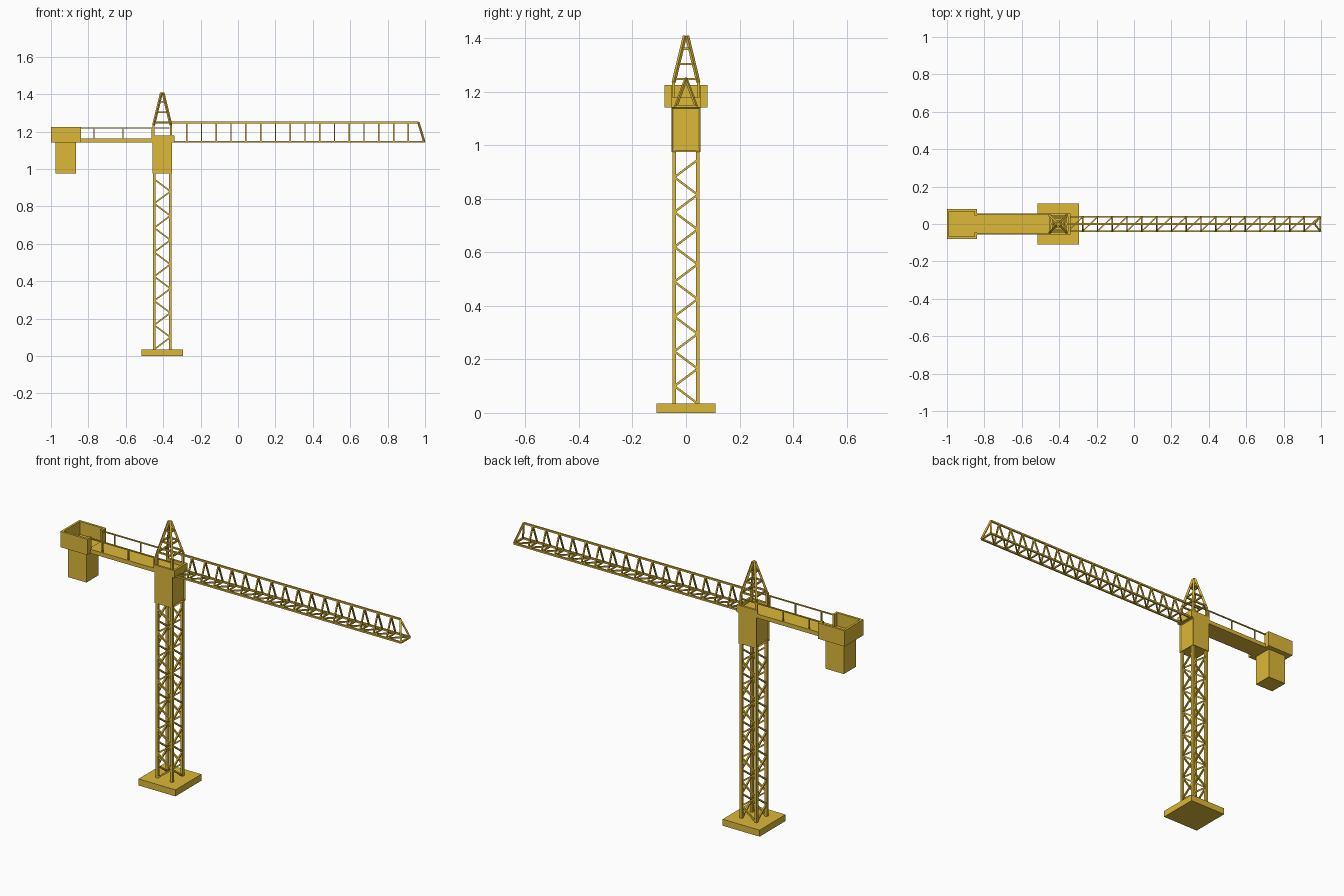
import bpy, bmesh
from math import pi
from mathutils import Vector, Matrix

if "Cube" in bpy.data.objects:
    bpy.data.objects.remove(bpy.data.objects["Cube"])

TX = -0.405   # tower centre in x

paint = bpy.data.materials.new("yellow_paint")
paint.diffuse_color = (0.72, 0.48, 0.04, 1)
paint.use_nodes = True
paint.node_tree.nodes["Principled BSDF"].inputs["Base Color"].default_value = paint.diffuse_color


def finish(name, bm):
    bmesh.ops.recalc_face_normals(bm, faces=bm.faces)
    me = bpy.data.meshes.new(name)
    bm.to_mesh(me)
    bm.free()
    me.materials.append(paint)
    ob = bpy.data.objects.new(name, me)
    bpy.context.collection.objects.link(ob)
    return ob


def add_box(bm, x0, x1, y0, y1, z0, z1):
    m = Matrix.Translation(((x0 + x1) / 2, (y0 + y1) / 2, (z0 + z1) / 2))
    bmesh.ops.create_cube(bm, size=1, matrix=m @ Matrix.Diagonal((x1 - x0, y1 - y0, z1 - z0, 1)))


def boxes(name, *dims):
    bm = bmesh.new()
    for d in dims:
        add_box(bm, *d)
    return finish(name, bm)


def bars(name, segments, w):
    """Square bars of width w along each (start, end) pair."""
    bm = bmesh.new()
    for a, b in segments:
        a, b = Vector(a), Vector(b)
        d = b - a
        up = Vector((0, 0, 1)) if abs(d.normalized().z) < 0.95 else Vector((0, 1, 0))
        side = d.cross(up).normalized()
        top = side.cross(d).normalized()
        rot = Matrix((side, top, d.normalized())).transposed().to_4x4()
        bmesh.ops.create_cube(bm, size=1, matrix=Matrix.Translation((a + b) / 2) @ rot
                              @ Matrix.Diagonal((w, w, d.length, 1)))
    return finish(name, bm)


SIGNS = [(-1, -1), (1, -1), (1, 1), (-1, 1)]


def ring(r, z):
    p = [(TX + sx * r, sy * r, z) for sx, sy in SIGNS]
    return [(p[i], p[(i + 1) % 4]) for i in range(4)]


# Base and mast
boxes("base_slab", (TX - 0.11, TX + 0.11, -0.11, 0.11, 0, 0.035))
R = 0.0435
bars("mast_legs", [((TX + sx * R, sy * R, 0.03), (TX + sx * R, sy * R, 0.985)) for sx, sy in SIGNS], 0.014)
lacing = []
for i in range(14):
    z0, z1 = 0.035 + 0.065 * i, 0.10 + 0.065 * i
    s = -R if i % 2 == 0 else R
    for f in (-R, R):
        lacing.append(((TX + s, f, z0), (TX - s, f, z1)))
        lacing.append(((TX + f, -s, z0), (TX + f, s, z1)))
bars("mast_lacing", lacing, 0.008)

# Slewing housing with recessed end panels
bm = bmesh.new()
add_box(bm, TX - 0.053, TX + 0.053, -0.055, 0.055, 0.975, 1.142)
bm.normal_update()
ends = [f for f in bm.faces if abs(f.normal.x) > 0.9]
bmesh.ops.inset_individual(bm, faces=ends, thickness=0.008, depth=-0.006)
finish("slewing_housing", bm)

# Counter jib deck and raised rim round the tower top
boxes("counter_jib_deck", (-0.85, -0.34, -0.055, 0.055, 1.14, 1.162))
boxes("tower_rim",
      (TX - 0.053, -0.34, -0.055, -0.043, 1.14, 1.18),
      (TX - 0.053, -0.34, 0.043, 0.055, 1.14, 1.18),
      (-0.352, -0.34, -0.043, 0.043, 1.14, 1.18))

# Counterweight tray, open towards the deck, and hanging weight
boxes("counterweight_tray",
      (-1, -0.84, -0.08, 0.08, 1.14, 1.155),
      (-1, -0.988, -0.08, 0.08, 1.155, 1.225),
      (-0.988, -0.84, -0.08, -0.068, 1.155, 1.225),
      (-0.988, -0.84, 0.068, 0.08, 1.155, 1.225),
      (-0.852, -0.84, -0.068, -0.045, 1.155, 1.225),
      (-0.852, -0.84, 0.045, 0.068, 1.155, 1.225))
boxes("counterweight", (-0.975, -0.865, -0.052, 0.052, 0.975, 1.142))

# Walkway railings
rails = []
for y in (-0.052, 0.052):
    rails.append(((-0.845, y, 1.218), (-0.365, y, 1.218)))
    rails += [((x, y, 1.155), (x, y, 1.218)) for x in (-0.77, -0.615, -0.46)]
bars("railings", rails, 0.006)

# Tower peak: upright feet, tapering legs and rings
peak = []
for sx, sy in SIGNS:
    foot, knee, tip = [(TX + sx * r, sy * r, z) for r, z in ((0.046, 1.155), (0.046, 1.235), (0.004, 1.408))]
    peak += [(foot, knee), (knee, tip)]
bars("peak_legs", peak, 0.011)
bars("peak_rings", [s for z in (1.247, 1.303, 1.36)
                    for s in ring(0.046 - 0.042 * (z - 1.235) / 0.173, z)], 0.008)

# Main jib: triangular truss
W, ZB, ZT, STEP = 0.038, 1.145, 1.248, 0.079
chords = [((-0.45, 0, ZT), (0.965, 0, ZT))]
chords += [((-0.36, y, ZB), (0.997, y, ZB)) for y in (-W, W)]
chords += [((0.965, 0, ZT), (0.996, y, ZB)) for y in (-W, W)]
chords.append(((0.996, -W, ZB), (0.996, W, ZB)))
bars("jib_chords", chords, 0.009)
web = []
for k in range(1, 17):
    x = -0.353 + STEP * k
    web += [((x, y, ZB), (x, 0, ZT)) for y in (-W, W)]
    web.append(((x, -W, ZB), (x, W, ZB)))
    web.append(((x - STEP, -W, ZB), (x, W, ZB)))
web.append(((0.911, -W, ZB), (0.99, W, ZB)))
bars("jib_lacing", web, 0.007)
